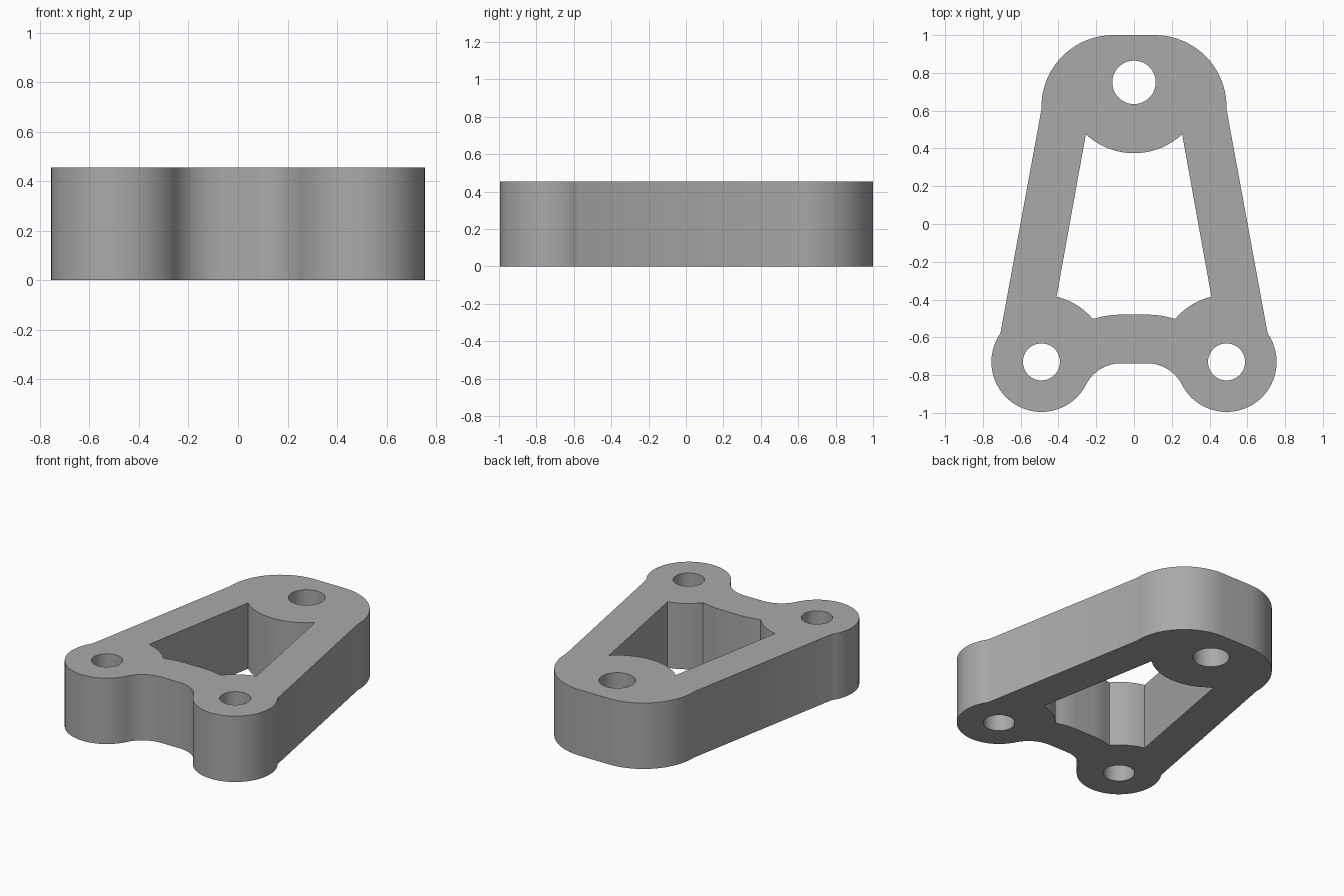
import bpy, bmesh, math

if "Cube" in bpy.data.objects:
    bpy.data.objects.remove(bpy.data.objects["Cube"])

HEIGHT = 0.455
FOOT = (0.49, -0.73)      # centre of a lower lobe
NOTCH = (0.071, -0.943)   # centre of the waist fillet between the lobes
HEAD = (0.0, 0.75)        # centre of the upper hole


def angle(c, p):
    return math.atan2(p[1] - c[1], p[0] - c[0])


def arc(c, r, a0, a1, n):
    return [(c[0] + r * math.cos(a0 + (a1 - a0) * i / n),
             c[1] + r * math.sin(a0 + (a1 - a0) * i / n)) for i in range(n + 1)]


def mirrored(half):
    """Close a right-hand half profile (top to bottom) with its mirror image."""
    left = [(-x, y) for x, y in reversed(half) if abs(x) > 1e-5]
    return half + left


def circle(c, r, n=48):
    return arc(c, r, 0, 2 * math.pi, n)[:-1]


# Outer outline: rounded head, straight flank, round lobe, concave waist
a_join = angle(FOOT, NOTCH)
outer = arc((0.11, 0.62), 0.38, math.pi / 2, -0.02, 20)
outer += arc(FOOT, 0.265, angle(FOOT, (0.705, -0.58)), a_join, 40)
outer += arc(NOTCH, 0.205, a_join + math.pi, math.pi / 2, 16)[1:]
outer[20] = (0.489, 0.612)

# Inner window: arc around the head hole, straight flank, arcs around lobe and waist
inner = arc(HEAD, 0.375, -math.pi / 2, angle(HEAD, (0.255, 0.475)), 14)
inner += arc(FOOT, 0.354, angle(FOOT, (0.41, -0.385)), angle(FOOT, (0.22, -0.502)), 12)
inner += arc(NOTCH, 0.463, angle(NOTCH, (0.22, -0.502)), math.pi / 2, 8)[1:]

loops = [mirrored(outer), mirrored(inner), circle(HEAD, 0.115),
         circle(FOOT, 0.098), circle((-FOOT[0], FOOT[1]), 0.098)]

# Fill the flat profile with its openings and extrude it upwards
bm = bmesh.new()
for loop in loops:
    vs = [bm.verts.new((x, y, 0)) for x, y in loop]
    for i, v in enumerate(vs):
        bm.edges.new((v, vs[(i + 1) % len(vs)]))
bmesh.ops.triangle_fill(bm, use_beauty=True, use_dissolve=False, edges=bm.edges[:])
res = bmesh.ops.extrude_face_region(bm, geom=bm.faces[:], use_keep_orig=True)
top = [g for g in res["geom"] if isinstance(g, bmesh.types.BMVert)]
bmesh.ops.translate(bm, verts=top, vec=(0, 0, HEIGHT))
bmesh.ops.recalc_face_normals(bm, faces=bm.faces[:])
mesh = bpy.data.meshes.new("link_plate")
bm.to_mesh(mesh)
bm.free()

plate = bpy.data.objects.new("link_plate", mesh)
bpy.context.collection.objects.link(plate)
grey = bpy.data.materials.new("plain grey")
grey.diffuse_color = (0.40, 0.40, 0.40, 1)
grey.use_nodes = True
grey.node_tree.nodes["Principled BSDF"].inputs["Base Color"].default_value = grey.diffuse_color
mesh.materials.append(grey)

bpy.context.view_layer.objects.active = plate
plate.select_set(True)
bpy.ops.object.shade_smooth_by_angle(angle=math.radians(30))
